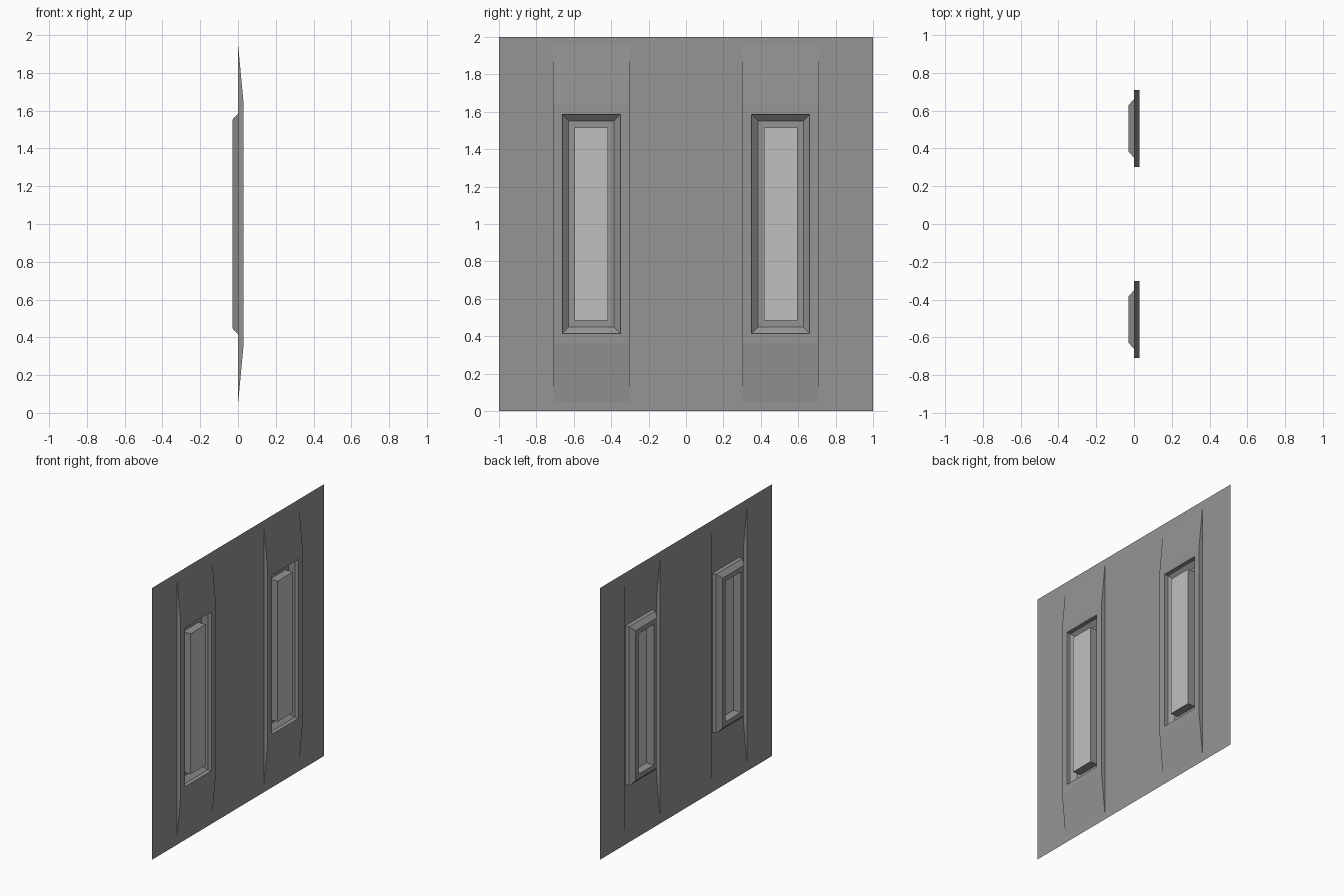
import bpy, bmesh

if "Cube" in bpy.data.objects:
    bpy.data.objects.remove(bpy.data.objects["Cube"])

# Colours
def material(name, v):
    m = bpy.data.materials.new(name)
    m.diffuse_color = (v, v, v, 1)
    m.use_nodes = True
    m.node_tree.nodes["Principled BSDF"].inputs["Base Color"].default_value = m.diffuse_color
    return m

GREY = material("wall grey", 0.30)
PALE = material("pale panel grey", 0.53)

D = 0.03                                   # relief depth either side of the wall plane
CY, CZ = 0.506, 1.0                        # niche centre
P = 0.204                                  # pilaster half width
Z0, Z1, Z2, Z3 = 0.045, 0.365, 1.635, 1.955  # pilaster end / bend heights


def make_object(name, faces, mats):
    """faces: list of (points, material index)"""
    bm = bmesh.new()
    for pts, mi in faces:
        f = bm.faces.new([bm.verts.new(p) for p in pts])
        f.material_index = mi
    bmesh.ops.remove_doubles(bm, verts=bm.verts, dist=1e-5)
    me = bpy.data.meshes.new(name)
    bm.to_mesh(me)
    bm.free()
    for m in mats:
        me.materials.append(m)
    ob = bpy.data.objects.new(name, me)
    bpy.context.collection.objects.link(ob)
    return ob


def rect(cy, x, hy, z0, z1):
    return [(x, cy - hy, z0), (x, cy + hy, z0), (x, cy + hy, z1), (x, cy - hy, z1)]


def ring(a, b):
    """Four quads joining two rectangles"""
    return [([a[i], a[(i + 1) % 4], b[(i + 1) % 4], b[i]], 0) for i in range(4)]


# Flat wall sheet, open behind the two pilasters
ys = [-1, -CY - P, -CY + P, CY - P, CY + P, 1]
zs = [0, Z0, Z3, 2]
wall = []
for i in range(5):
    for j in range(3):
        if j == 1 and i in (1, 3):
            continue
        y0, y1, z0, z1 = ys[i], ys[i + 1], zs[j], zs[j + 1]
        wall.append(([(0, y0, z0), (0, y1, z0), (0, y1, z1), (0, y0, z1)], 0))
make_object("wall_sheet", wall, [GREY])

for cy, side in ((-CY, "left"), (CY, "right")):
    a, b = cy - P, cy + P
    # Raised pilaster: sloped ends and narrow cheeks
    pil = [
        ([(0, a, Z0), (0, b, Z0), (D, b, Z1), (D, a, Z1)], 0),
        ([(D, a, Z2), (D, b, Z2), (0, b, Z3), (0, a, Z3)], 0),
        ([(0, a, Z3), (0, a, Z0), (D, a, Z1), (D, a, Z2)], 0),
        ([(0, b, Z0), (0, b, Z3), (D, b, Z2), (D, b, Z1)], 0),
    ]
    # Face around the niche, straight reveal, chamfer, floor, then raised block
    steps = [
        rect(cy, D, P, Z1, Z2),
        rect(cy, D, 0.155, 0.415, 1.585),
        rect(cy, 0, 0.155, 0.415, 1.585),
        rect(cy, -D, 0.122, 0.448, 1.552),
        rect(cy, -D, 0.089, 0.483, 1.517),
        rect(cy, D, 0.089, 0.483, 1.517),
    ]
    for s, t in zip(steps, steps[1:]):
        pil += ring(s, t)
    # Pale block face
    pil.append((steps[-1], 1))
    make_object(side + "_pilaster", pil, [GREY, PALE])
